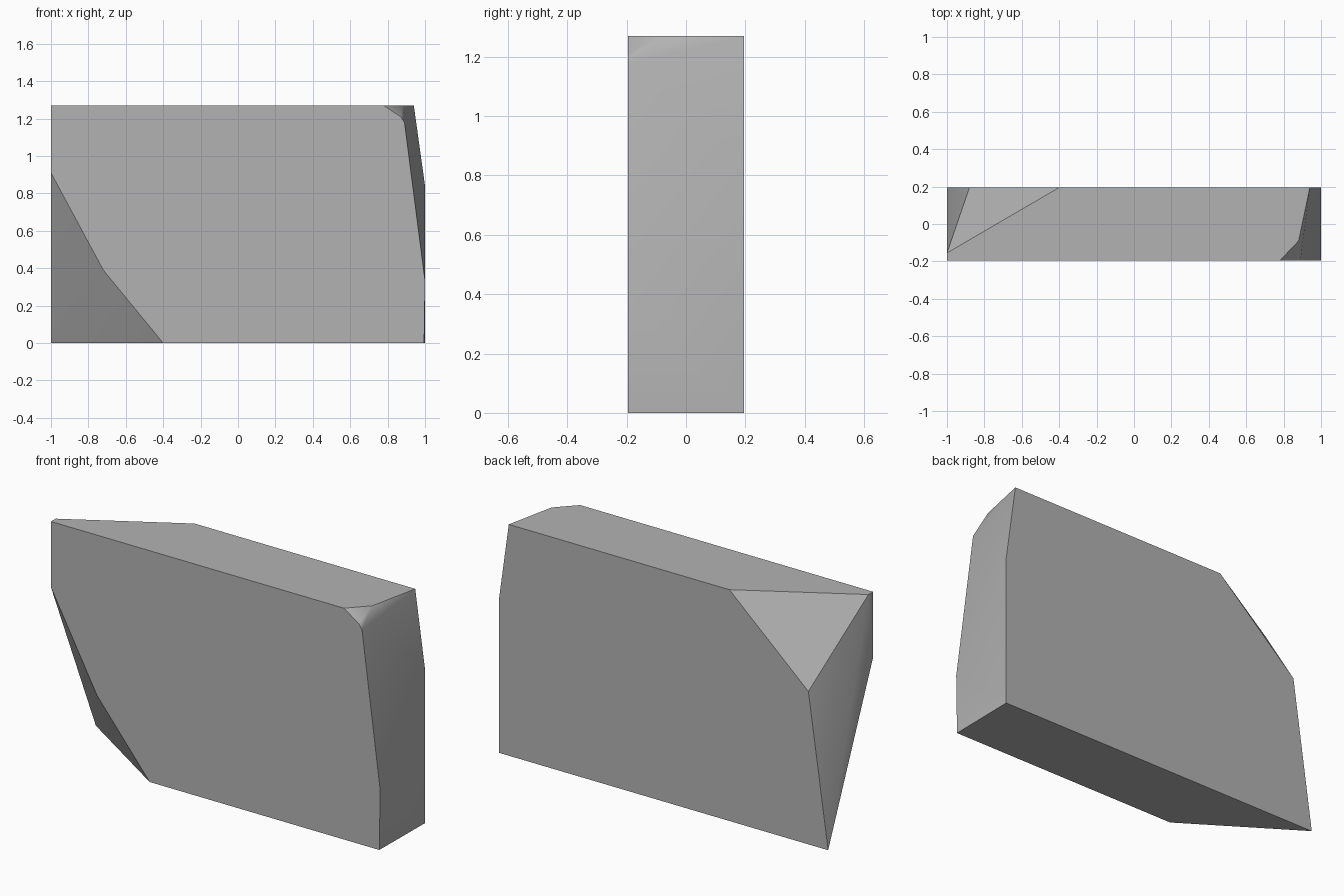
import bpy
import bmesh
import math

if "Cube" in bpy.data.objects:
    bpy.data.objects.remove(bpy.data.objects["Cube"], do_unlink=True)

D = 0.195  # half depth of the slab
H = 1.27   # height

# Outline corners on the front face, the back face and the broken edges
front = [(-1, 0.91), (-0.72, 0.39), (-0.4, 0), (0.995, 0), (1, 0.33),
         (0.89, 1.18), (0.87, 1.21), (0.78, H), (-1, H)]
back = [(-1, 0), (1, 0), (1, 0.84), (0.94, H), (-0.4, H), (-0.88, 0.84)]
chips = [(-1, -0.155, H), (-1, -0.1, 1.09), (0.88, -0.09, H)]
corners = [(x, -D, z) for x, z in front] + [(x, D, z) for x, z in back] + chips

# Wrap the corners in a convex stone
bm = bmesh.new()
for co in corners:
    bm.verts.new(co)
bmesh.ops.convex_hull(bm, input=bm.verts[:])
bmesh.ops.dissolve_limit(bm, angle_limit=math.radians(2),
                         verts=bm.verts[:], edges=bm.edges[:])
bmesh.ops.recalc_face_normals(bm, faces=bm.faces[:])

mesh = bpy.data.meshes.new("stone_slab")
bm.to_mesh(mesh)
bm.free()
slab = bpy.data.objects.new("stone_slab", mesh)
bpy.context.collection.objects.link(slab)

# Plain grey stone
grey = bpy.data.materials.new("grey_stone")
grey.use_nodes = True
colour = (0.45, 0.45, 0.45, 1)
grey.diffuse_color = colour
grey.node_tree.nodes["Principled BSDF"].inputs["Base Color"].default_value = colour
mesh.materials.append(grey)

# Soft shading over shallow creases, sharp elsewhere
bpy.context.view_layer.objects.active = slab
slab.select_set(True)
bpy.ops.object.shade_smooth_by_angle(angle=math.radians(30))
weighted = slab.modifiers.new("weighted_normals", 'WEIGHTED_NORMAL')
weighted.keep_sharp = True
